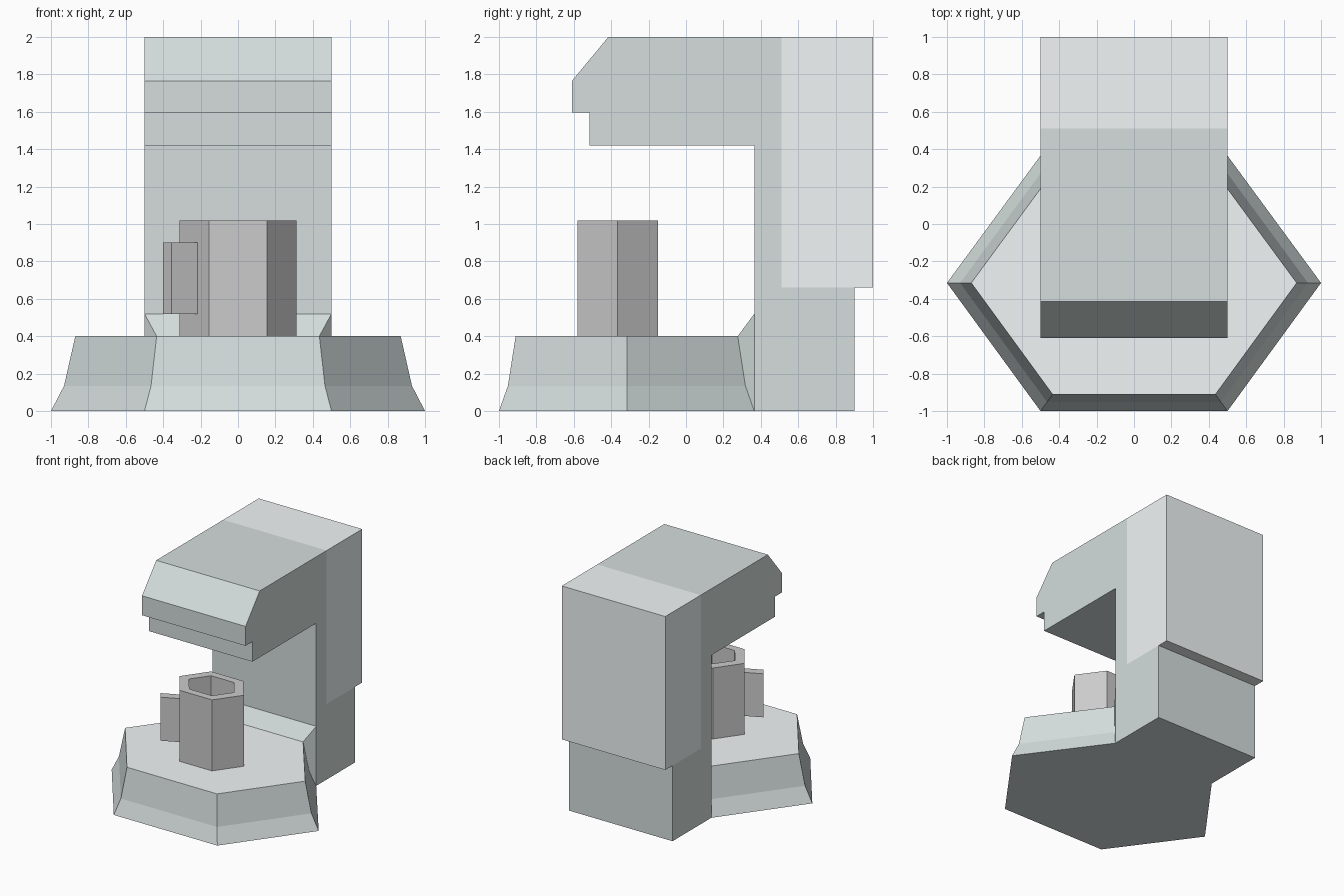
import bpy, bmesh
from math import cos, sin, pi

if "Cube" in bpy.data.objects:
    bpy.data.objects.remove(bpy.data.objects["Cube"])


def material(name, rgb):
    m = bpy.data.materials.new(name)
    m.diffuse_color = (*rgb, 1)
    m.use_nodes = True
    m.node_tree.nodes["Principled BSDF"].inputs["Base Color"].default_value = m.diffuse_color
    return m


CASING = material("casing", (0.66, 0.73, 0.72))
PALE = material("pale_panel", (0.88, 0.92, 0.93))


def finish(name, bm, *mats):
    bmesh.ops.recalc_face_normals(bm, faces=bm.faces[:])
    me = bpy.data.meshes.new(name)
    bm.to_mesh(me)
    bm.free()
    for m in mats:
        me.materials.append(m)
    ob = bpy.data.objects.new(name, me)
    bpy.context.collection.objects.link(ob)
    return ob


def ring(bm, pts):
    return [bm.verts.new(p) for p in pts]


def bridge(bm, a, b, skip=()):
    n = len(a)
    for i in range(n):
        if i not in skip:
            j = (i + 1) % n
            bm.faces.new((a[i], a[j], b[j], b[i]))


def side_profile(name, pts, mat, skip):
    """Extrude a y-z outline across the width, leaving hidden joints open."""
    bm = bmesh.new()
    a, b = [ring(bm, [(x, y, z) for y, z in pts]) for x in (-0.5, 0.5)]
    bridge(bm, a, b, skip)
    bm.faces.new(a)
    bm.faces.new(b)
    return finish(name, bm, mat)


# Column and overhanging head
side_profile("column_and_head", [
    (0.365, 0), (0.9, 0), (0.9, 0.66), (0.51, 0.66), (0.51, 2), (-0.415, 2),
    (-0.61, 1.765), (-0.61, 1.595), (-0.515, 1.595), (-0.515, 1.42),
    (0.365, 1.42), (0.365, 0.52)], CASING, (2, 3, 11))

# Rear water tank, flush with the head
side_profile("water_tank", [
    (0.51, 0.66), (0.9, 0.66), (1, 0.66), (1, 2), (0.51, 2)], PALE, (0, 4))

# Hexagonal base with flared sides and pale top
bm = bmesh.new()
CY = -0.315
HEX = [(0.5, 0.68), (-0.5, 0.68), (-1, 0), (-0.5, -0.685), (0.5, -0.685), (1, 0)]
low, mid, top = [ring(bm, [(x * s, CY + y * s, z) for x, y in HEX])
                 for s, z in ((1, 0), (0.93, 0.135), (0.87, 0.4))]
bridge(bm, low, mid, (0,))
bridge(bm, mid, top, (0,))
bm.faces.new(low)
plate = bm.faces.new(top)
plate.material_index = 1
# Sloped riser where the base meets the column
riser = ring(bm, [(0.5, 0.365, 0.52), (-0.5, 0.365, 0.52)])
bm.faces.new((top[0], top[1], riser[1], riser[0]))
for i in (0, 1):
    bm.faces.new((low[i], mid[i], riser[i]))
    bm.faces.new((mid[i], top[i], riser[i]))
finish("base", bm, CASING, PALE)

# Hollow six-sided cup, slightly flattened front to back
CUP_Y = -0.365
bm = bmesh.new()
rings = [ring(bm, [(r * cos(i * pi / 3), CUP_Y + 0.8 * r * sin(i * pi / 3), z)
                   for i in range(6)])
         for r, z in ((0.312, 0.4), (0.312, 1.02), (0.218, 1.02), (0.218, 0.46))]
for a, b in zip(rings, rings[1:]):
    bridge(bm, a, b)
bm.faces.new(rings[0])
bm.faces.new(rings[-1])
finish("cup", bm)

# Cup handle standing out from the front left face
bm = bmesh.new()
plan = [(-0.4, -0.5), (-0.355, -0.562), (-0.215, -0.497), (-0.26, -0.435)]
a, b = [ring(bm, [(x, y, z) for x, y in plan]) for z in (0.52, 0.9)]
bridge(bm, a, b)
bm.faces.new(a)
bm.faces.new(b)
finish("cup_handle", bm)
